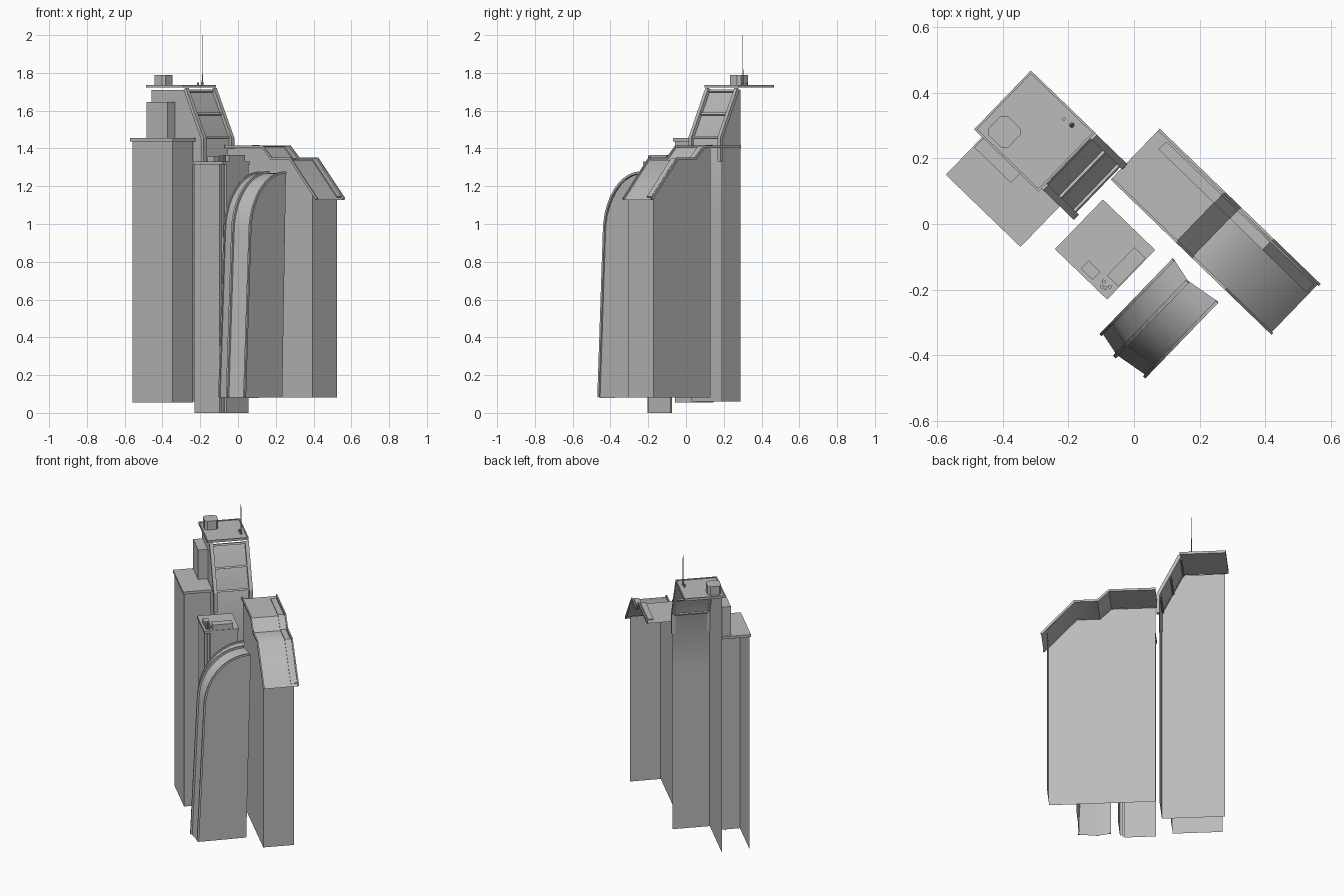
import bpy, bmesh, math

cube = bpy.data.objects.get("Cube")
if cube:
    bpy.data.objects.remove(cube, do_unlink=True)

grey = bpy.data.materials.new("concrete grey")
grey.use_nodes = True
COL = (0.5, 0.5, 0.5, 1)
grey.diffuse_color = COL
grey.node_tree.nodes["Principled BSDF"].inputs["Base Color"].default_value = COL
TURN = math.radians(-44)  # the whole block stands turned on its plot


def add(name, faces, thick=0, smooth=False):
    """Object from a list of faces, each a list of points."""
    bm = bmesh.new()
    for f in faces:
        bm.faces.new([bm.verts.new(p) for p in f])
    bmesh.ops.remove_doubles(bm, verts=bm.verts, dist=1e-5)
    bmesh.ops.recalc_face_normals(bm, faces=bm.faces)
    for f in bm.faces:
        f.smooth = smooth
    me = bpy.data.meshes.new(name)
    bm.to_mesh(me)
    bm.free()
    me.materials.append(grey)
    ob = bpy.data.objects.new(name, me)
    ob.rotation_euler.z = TURN
    bpy.context.collection.objects.link(ob)
    if thick:
        mod = ob.modifiers.new("thickness", 'SOLIDIFY')
        mod.thickness = thick
        mod.offset = 0
    return ob


def strip_u(name, prof, v0, v1, **kw):
    """Sweep a (u, z) profile across v."""
    return add(name, [[(a, v0, z), (b, v0, w), (b, v1, w), (a, v1, z)]
                      for (a, z), (b, w) in zip(prof, prof[1:])], **kw)


def strip_v(name, prof, u0, u1, bulge0=0.0, bulge1=0.0, **kw):
    """Sweep a (v, z) profile across u, optionally pushed forward at each side."""
    return add(name, [[(u0, a - bulge0, z), (u0, b - bulge0, w),
                       (u1, b - bulge1, w), (u1, a - bulge1, z)]
                      for (a, z), (b, w) in zip(prof, prof[1:])], **kw)


def box(name, u0, u1, v0, v1, z0, z1, cut=0):
    """Block, optionally with cut vertical corners."""
    c = cut
    ring = [(u0 + c, v0), (u1 - c, v0), (u1, v0 + c), (u1, v1 - c),
            (u1 - c, v1), (u0 + c, v1), (u0, v1 - c), (u0, v0 + c)]
    if not c:
        ring = [(u0, v0), (u1, v0), (u1, v1), (u0, v1)]
    n = len(ring)
    faces = [[(*p, z) for p in ring] for z in (z0, z1)]
    for i in range(n):
        p, q = ring[i], ring[(i + 1) % n]
        faces.append([(*p, z0), (*q, z0), (*q, z1), (*p, z1)])
    return add(name, faces)


def rod(name, u, v, z0, z1, r0, r1, sides=8):
    rings = [[(u + r * math.cos(2 * math.pi * i / sides),
               v + r * math.sin(2 * math.pi * i / sides), z) for i in range(sides)]
             for r, z in ((r0, z0), (r1, z1))]
    lo, hi = rings
    faces = [lo, hi] + [[lo[i], lo[i - 1], hi[i - 1], hi[i]] for i in range(sides)]
    return add(name, faces)


# Low left block: two walls and a flat roof
add("left_block_walls", [
    [(-.504, -.283, .055), (-.209, -.283, .055), (-.209, -.283, 1.44), (-.504, -.283, 1.44)],
    [(-.209, -.283, .055), (-.209, -.125, .055), (-.209, -.125, 1.44), (-.209, -.283, 1.44)]])
box("left_block_roof", -.516, -.2, -.29, -.115, 1.438, 1.454)

# Tall tower: front wall, sloping glazed side, roof deck
slope = [(-.285, 1.71), (-.157, 1.45)]
add("tower_front_wall", [[(-.53, -.112, .06), (-.157, -.112, .06), (-.157, -.112, 1.45),
                          (-.285, -.112, 1.71), (-.53, -.112, 1.71)]])
strip_u("tower_side_wall", [slope[0], slope[1], (-.157, 1.1), (-.157, .06)],
        -.112, .112, smooth=True)
rail = [(-.279, 1.716), (-.15, 1.455), (-.15, 1.33)]
for side, v in (("front", -.118), ("back", .095)):
    strip_u("tower_slope_rail_" + side, rail, v, v + .022, thick=.02)
for i, t in enumerate((.03, .5, .97)):
    bar = [tuple(a + (b - a) * s for a, b in zip(*slope)) for s in (t - .02, t + .02)]
    strip_u("tower_slope_bar_%d" % i, bar, -.1, .1, thick=.018)
box("tower_deck", -.55, -.277, -.131, .118, 1.722, 1.732)
for n, b in (("front", (-.55, -.277, -.131, -.124)), ("back", (-.55, -.277, .111, .118)),
             ("left", (-.284, -.277, -.131, .118)), ("right", (-.55, -.543, -.131, .118))):
    box("tower_deck_lip_" + n, *b, 1.732, 1.737)
box("tower_annex", -.511, -.356, -.17, -.112, 1.45, 1.645)
box("roof_plant_room", -.52, -.437, -.113, -.031, 1.73, 1.788, cut=.014)
rod("antenna_mast", -.345, .085, 1.73, 2.0, .003, .0008)
rod("antenna_base", -.345, .085, 1.73, 1.76, .008, .004)
rod("roof_vent", -.375, .082, 1.73, 1.75, .005, .005)

# Right block: stepped roof over a front wall and an end wall
prof = [(-.145, 1.405), (.13, 1.405), (.197, 1.34), (.335, 1.34), (.53, 1.127)]
wall = [(-.13, 1.4), (.128, 1.4), (.195, 1.335), (.333, 1.335), (.497, 1.155)]
add("right_block_front_wall", [[(a, .055, z) for a, z in wall]
                               + [(.497, .055, .082), (-.13, .055, .082)]])
add("right_block_end_wall", [[(.497, .055, .082), (.497, .24, .082),
                              (.497, .24, 1.155), (.497, .055, 1.155)]])
strip_u("right_block_upper_roof", prof[:3], .048, .263)
strip_u("right_block_lower_roof", prof[2:], .048, .263, smooth=True)
lip = [(a, z + .005) for a, z in prof]
for n, v in (("front", .048), ("back", .255)):
    strip_u("right_roof_lip_" + n, lip, v, v + .008, thick=.014)
strip_u("right_roof_ridge", [(-.104, 1.41)] + lip[1:-1] + [(.52, 1.143)], .215, .249, thick=.006)

# Middle block: walls with a notched corner, roof, rooftop units
ring = [(-.115, -.214), (.07, -.214), (.07, -.2), (.082, -.2), (.082, -.186),
        (.096, -.186), (.096, -.02)]
add("middle_walls", [[(*p, 0), (*q, 0), (*q, 1.32), (*p, 1.32)] for p, q in zip(ring, ring[1:])])
box("middle_roof", -.12, .101, -.222, -.012, 1.315, 1.33, cut=.002)
box("middle_roof_unit_large", .05, .098, -.17, -.05, 1.33, 1.365)
box("middle_roof_unit_small", -.022, .027, -.21, -.176, 1.33, 1.358)
for i, (u, v) in enumerate(((.055, -.19), (.072, -.2), (.062, -.205), (.08, -.188))):
    rod("middle_roof_vent_%d" % i, u, v, 1.33, 1.362, .006, .006)

# Front block: leaning face that curves over into the roof, with a central ridge
curve = [(-.305, .082), (-.265, .95)]
for i in range(1, 11):
    a = math.radians(9 * i)
    curve.append((-.265 + .273 * (1 - math.cos(a)), .95 + .32 * math.sin(a)))
MID = .238
strip_v("front_block_shell_right", curve, .158, MID, 0, .018, smooth=True)
strip_v("front_block_shell_left", curve, MID, .35, .018, 0, smooth=True)
add("front_block_end_wall", [[(.342, a + .003, z - .003) for a, z in curve]
                             + [(.342, -.017, .082)]])
inner = [(a - .003, z + .003) for a, z in curve]
strip_v("front_block_end_rim", inner, .341, .351, thick=.012)
strip_v("front_block_right_rim", inner, .157, .166, thick=.012)
strip_v("front_block_ridge", inner, MID - .006, MID + .006, .018, .018, thick=.014)
